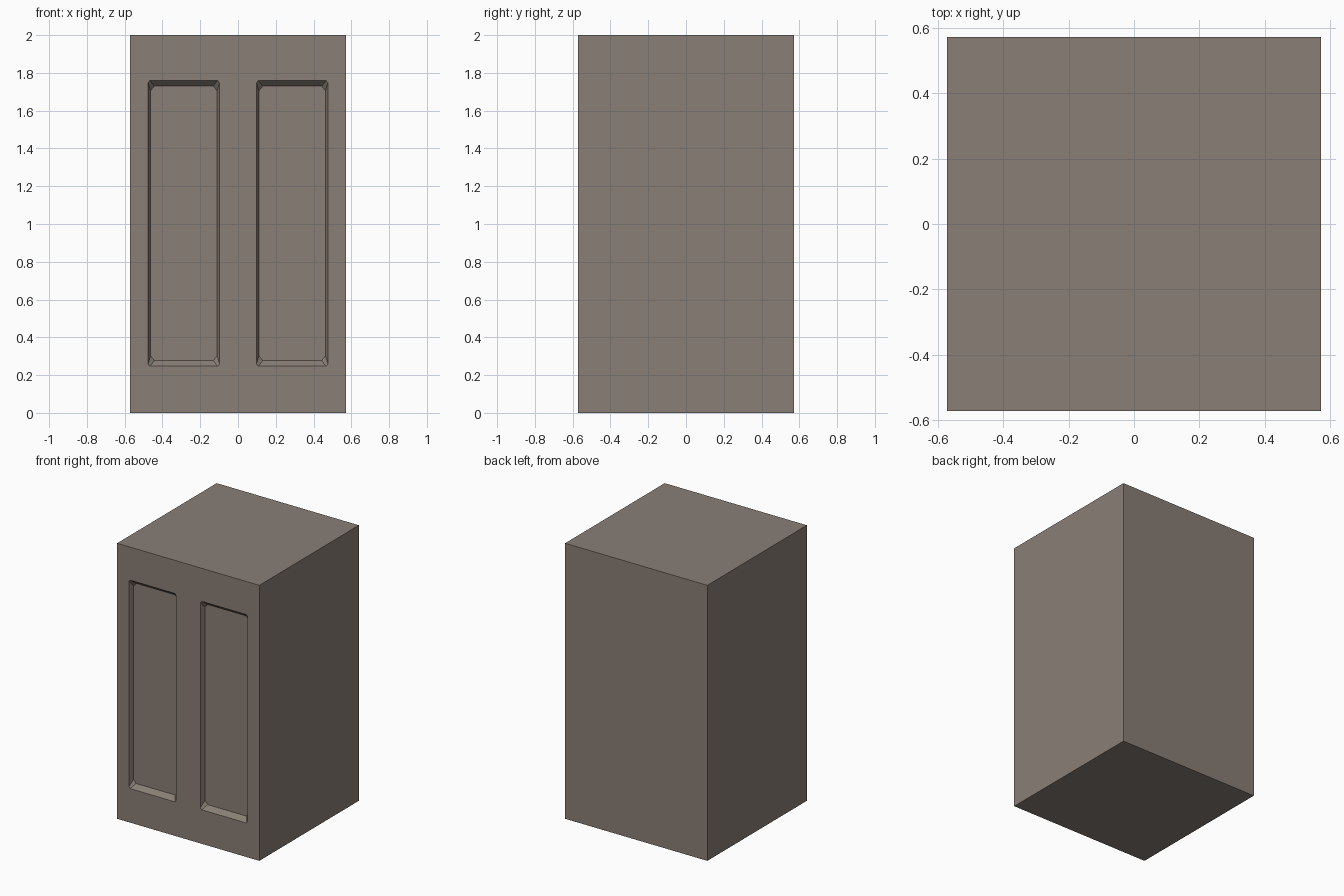
import bpy, bmesh

if "Cube" in bpy.data.objects:
    bpy.data.objects.remove(bpy.data.objects["Cube"])

HALF, HEIGHT, DEPTH = 0.571, 2.0, 0.035


def mesh_object(name, bm):
    bmesh.ops.recalc_face_normals(bm, faces=bm.faces)
    mesh = bpy.data.meshes.new(name)
    bm.to_mesh(mesh)
    bm.free()
    obj = bpy.data.objects.new(name, mesh)
    bpy.context.collection.objects.link(obj)
    return obj


def clipped_rect(cx, y, hw, z0, z1, cut_x, cut_z):
    """Rectangle facing the front, with clipped corners."""
    l, r = cx - hw, cx + hw
    return [(l + cut_x, y, z0), (r - cut_x, y, z0), (r, y, z0 + cut_z), (r, y, z1 - cut_z),
            (r - cut_x, y, z1), (l + cut_x, y, z1), (l, y, z1 - cut_z), (l, y, z0 + cut_z)]


def panel_cutter(name, cx):
    bm = bmesh.new()
    outer = (cx, 0.189, 0.247, 1.76, 0.01, 0.012)
    inner = (cx, 0.176, 0.277, 1.73, 0.02, 0.025)
    loops = []
    for y, (c, *rest) in ((-HALF - 0.1, outer), (-HALF, outer), (-HALF + DEPTH, inner)):
        loops.append([bm.verts.new(p) for p in clipped_rect(c, y, *rest)])
    for a, b in zip(loops, loops[1:]):
        for i in range(8):
            j = (i + 1) % 8
            bm.faces.new((a[i], a[j], b[j], b[i]))
    bm.faces.new(loops[0])
    bm.faces.new(loops[-1])
    return mesh_object(name, bm)


# Solid body
bm = bmesh.new()
bmesh.ops.create_cube(bm, size=1)
bmesh.ops.scale(bm, vec=(2 * HALF, 2 * HALF, HEIGHT), verts=bm.verts)
bmesh.ops.translate(bm, vec=(0, 0, HEIGHT / 2), verts=bm.verts)
body = mesh_object("cabinet_body", bm)
mat = bpy.data.materials.new("brown_grey")
mat.diffuse_color = (0.25, 0.21, 0.18, 1)
mat.use_nodes = True
mat.node_tree.nodes["Principled BSDF"].inputs["Base Color"].default_value = mat.diffuse_color
body.data.materials.append(mat)

# Two sunken front panels with sloped edges
cutters = []
for side, cx in (("left", -0.287), ("right", 0.287)):
    cutter = panel_cutter(side + "_panel_cutter", cx)
    cutter.data.materials.append(mat)
    cutter.hide_render = True
    cutters.append(cutter)
    mod = body.modifiers.new(side + "_panel", 'BOOLEAN')
    mod.object = cutter
    mod.operation = 'DIFFERENCE'
    mod.solver = 'EXACT'

# Apply the cuts and remove the helpers
bpy.context.view_layer.objects.active = body
for mod in list(body.modifiers):
    bpy.ops.object.modifier_apply(modifier=mod.name)
for cutter in cutters:
    bpy.data.objects.remove(cutter)
